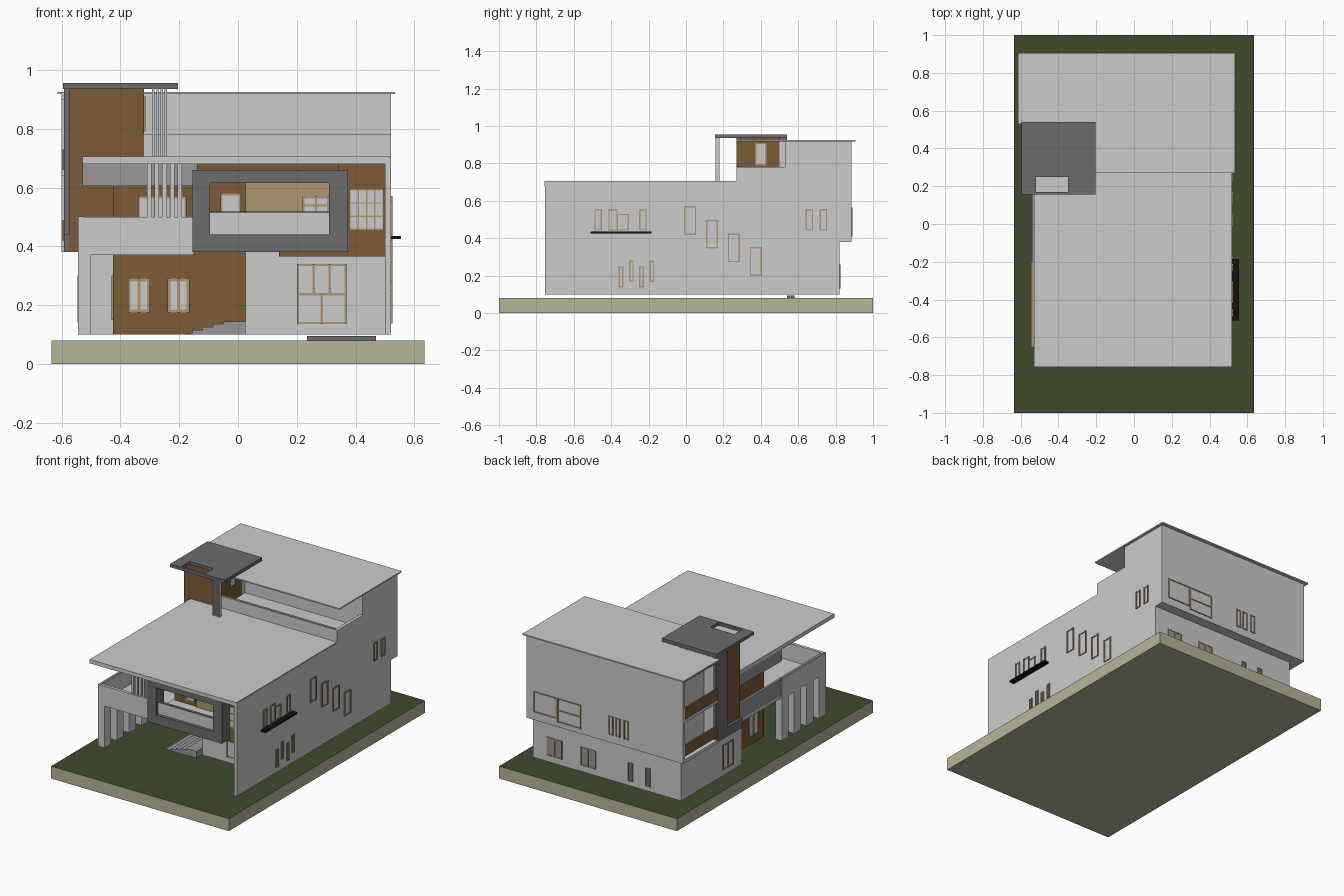
import bpy, bmesh
from mathutils import Vector

cube = bpy.data.objects.get("Cube")
if cube:
    bpy.data.objects.remove(cube, do_unlink=True)


def material(name, r, g, b):
    m = bpy.data.materials.new(name)
    m.use_nodes = True
    m.diffuse_color = (r, g, b, 1)
    bsdf = next(n for n in m.node_tree.nodes if n.type == 'BSDF_PRINCIPLED')
    bsdf.inputs["Base Color"].default_value = (r, g, b, 1)
    return m


WHITE = material("white plaster", .60, .60, .60)
GREY = material("mid grey", .31, .31, .31)
DARK = material("dark grey", .15, .15, .15)
WOOD = material("brown cladding", .20, .105, .04)
TAN = material("tan timber", .42, .30, .17)
GRASS = material("lawn green", .05, .07, .024)
EARTH = material("beige ground", .48, .46, .31)
BLACK = material("black", .006, .006, .006)


def finish(name, bm, *mats):
    bmesh.ops.recalc_face_normals(bm, faces=bm.faces)
    me = bpy.data.meshes.new(name)
    bm.to_mesh(me)
    bm.free()
    for m in mats:
        me.materials.append(m)
    ob = bpy.data.objects.new(name, me)
    bpy.context.collection.objects.link(ob)
    return ob


def add_box(bm, x, y, z):
    lo, hi = Vector((x[0], y[0], z[0])), Vector((x[1], y[1], z[1]))
    for v in bmesh.ops.create_cube(bm, size=1)["verts"]:
        v.co = Vector([(a + b) / 2 + c * (b - a) for a, b, c in zip(lo, hi, v.co)])


def box(name, x, y, z, mat):
    bm = bmesh.new()
    add_box(bm, x, y, z)
    return finish(name, bm, mat)


def prism(name, points, axis, span, mat):
    """Extrude a 2D outline along x or y."""
    bm = bmesh.new()
    place = (lambda p, d: (d, *p)) if axis == 'x' else (lambda p, d: (p[0], d, p[1]))
    f = bm.faces.new([bm.verts.new(place(p, span[0])) for p in points])
    ext = bmesh.ops.extrude_face_region(bm, geom=[f])["geom"]
    step = Vector(place((0, 0), span[1] - span[0]))
    bmesh.ops.translate(bm, vec=step, verts=[v for v in ext if isinstance(v, bmesh.types.BMVert)])
    return finish(name, bm, mat)


def ring(name, x, y, z, hole_a, hole_b, mat, flat=False):
    """Rectangular frame, opening along y, or along z when flat."""
    bm = bmesh.new()
    if flat:
        add_box(bm, x, (y[0], hole_b[0]), z)
        add_box(bm, x, (hole_b[1], y[1]), z)
        add_box(bm, (x[0], hole_a[0]), hole_b, z)
        add_box(bm, (hole_a[1], x[1]), hole_b, z)
    else:
        add_box(bm, x, y, (z[0], hole_b[0]))
        add_box(bm, x, y, (hole_b[1], z[1]))
        add_box(bm, (x[0], hole_a[0]), y, hole_b)
        add_box(bm, (hole_a[1], x[1]), y, hole_b)
    return finish(name, bm, mat)


def window(name, axis, wall, side, a, z, cols=1, rows=1, pane=None, t=.007):
    """Timber frame on a wall; side is the outward sign along the axis."""
    bm = bmesh.new()

    def bar(target, ra, rz, depth):
        d = sorted((wall - side * .002, wall + side * depth))
        add_box(target, *((d, ra, rz) if axis == 'x' else (ra, d, rz)))

    for i in range(cols + 1):
        s = a[0] + (a[1] - a[0] - t) * i / cols
        bar(bm, (s, s + t), z, .006)
    for j in range(rows + 1):
        s = z[0] + (z[1] - z[0] - t) * j / rows
        bar(bm, a, (s, s + t), .005)
    finish(name + "_frame", bm, TAN)
    if pane:
        bm = bmesh.new()
        bar(bm, a, z, .002)
        finish(name + "_pane", bm, pane)


# Ground plate with lawn on top
ground = box("ground", (-.635, .635), (-1, 1), (0, .08), EARTH)
ground.data.materials.append(GRASS)
for p in ground.data.polygons:
    p.material_index = int(p.normal.z > .5)

# Right side wall, one profile with the stepped skyline
prism("right_wall", [(-.755, .1), (.82, .1), (.82, .38), (.885, .38), (.885, .92), (.53, .92),
                     (.53, .78), (.27, .78), (.27, .70), (-.755, .70)], 'x', (.5, .52), WHITE)

# Ground floor
box("rear_ground_floor", (-.54, .5), (.2, .82), (.1, .38), WHITE)
box("wood_ground_floor", (-.425, .025), (-.19, .2), (.1, .38), WOOD)
box("white_ground_floor", (.025, .5), (-.4, .2), (.1, .38), WHITE)
box("underfloor_mat", (.235, .47), (.54, .58), (.08, .095), DARK)
stair = [(-.2, .1), (.025, .1), (.025, .145)]
for i in range(4):
    stair += [(-.05 - .035 * i, .145 - .01 * i), (-.05 - .035 * i, .135 - .01 * i)]
prism("entrance_stair", stair, 'y', (-.46, -.2), GREY)

# Middle floor
box("middle_floor_core", (-.14, .5), (-.45, .27), (.38, .68), WOOD)
box("middle_floor_left", (-.425, -.14), (-.19, .27), (.38, .68), WOOD)
box("front_room", (.34, .5), (-.62, -.45), (.365, .68), WOOD)
box("front_room_floor", (.14, .5), (-.62, -.4), (.365, .38), WOOD)
box("tan_wall", (.025, .34), (-.458, -.45), (.38, .62), TAN)
box("rear_middle_floor", (-.425, .5), (.27, .53), (.38, .70), WHITE)
box("terrace_parapet", (-.32, .5), (.27, .29), (.70, .78), WHITE)
box("terrace_cap", (-.32, .5), (.272, .288), (.78, .783), TAN)
box("left_walkway", (-.54, -.425), (-.2, .27), (.375, .395), WHITE)
box("left_railing", (-.54, -.525), (-.2, .27), (.38, .5), GREY)
box("fascia_front", (-.53, -.14), (-.225, -.21), (.605, .68), GREY)
box("fascia_left", (-.53, -.515), (-.21, .27), (.605, .68), GREY)

# Rear upper floor with open loggias at the left end
box("rear_upper_floor", (-.5, .5), (.53, .885), (.38, .92), WHITE)
box("loggia_back_wall", (-.6, -.5), (.865, .885), (.38, .92), WHITE)
for i, z in enumerate((.38, .64, .9)):
    box(f"loggia_slab_{i}", (-.6, -.5), (.53, .865), (z, z + .02), WHITE)
for i, z in enumerate((.42, .66)):
    box(f"loggia_rail_{i}", (-.598, -.585), (.53, .865), (z, z + .07), WOOD)

# Timber tower with grey side panel and flat canopy
box("tower", (-.575, -.32), (.27, .5), (.38, .935), WOOD)
box("tower_side_panel", (-.592, -.575), (.42, .54), (.38, .935), DARK)
box("tower_side_foot", (-.592, -.575), (.27, .42), (.38, .44), DARK)
box("tower_back", (-.575, -.32), (.5, .53), (.38, .92), WHITE)
ring("canopy", (-.595, -.205), (.155, .54), (.935, .955), (-.52, -.35), (.17, .25), DARK, flat=True)
for i in range(4):
    x = -.292 + .014 * i
    box(f"canopy_fin_{i}", (x, x + .008), (.158, .178), (.70, .935), WHITE)

# Roofs
box("lower_roof", (-.53, .518), (-.757, .27), (.68, .705), WHITE)
box("upper_roof_rear", (-.615, .535), (.53, .905), (.918, .926), WHITE)
box("upper_roof_front", (-.32, .535), (.27, .53), (.918, .926), WHITE)

# Front balcony on columns
box("balcony_floor", (-.545, -.15), (-.65, -.2), (.37, .39), WHITE)
box("balcony_front", (-.545, -.15), (-.65, -.63), (.38, .5), WHITE)
box("balcony_left", (-.545, -.525), (-.65, -.2), (.38, .5), WHITE)
box("balcony_cap", (-.543, -.527), (-.645, -.2), (.5, .502), TAN)
for i in range(4):
    y = -.65 + .127 * i
    box(f"carport_column_{i}", (-.545, -.5), (y, y + .07), (.1, .37), WHITE)
for i in range(5):
    x = -.31 + .026 * i
    box(f"balcony_fin_{i}", (x, x + .016), (-.645, -.615), (.5, .68), WHITE)

# Projecting dark frame with balustrade
ring("bay_frame", (-.155, .375), (-.70, -.62), (.38, .66), (-.095, .31), (.44, .615), DARK)
box("bay_floor", (-.15, .34), (-.62, -.45), (.38, .43), WHITE)
box("bay_balustrade", (-.095, .31), (-.68, -.665), (.44, .513), WHITE)
box("bay_handrail", (-.095, .31), (-.682, -.663), (.513, .518), DARK)

# Front windows
for i, x in enumerate((-.375, -.24)):
    window(f"ground_window_{i}", 'y', -.19, -1, (x, x + .075), (.175, .29), 2, 1, WHITE, .01)
window("porch_window", 'y', -.4, -1, (.2, .37), (.135, .24), 2, 1, WHITE)
window("porch_window_top", 'y', -.4, -1, (.2, .37), (.235, .34), 3, 1, WHITE)
window("grid_window", 'y', -.62, -1, (.378, .497), (.455, .595), 4, 3, WHITE, .005)
window("balcony_window", 'y', -.19, -1, (-.34, -.175), (.40, .57), 3, 1, WHITE)
window("bay_window", 'y', -.45, -1, (-.06, .01), (.45, .58), 1, 1, WHITE)
window("bay_wide_window", 'y', -.458, -1, (.22, .31), (.45, .57), 2, 4, WHITE)

# Tower and left windows
window("tower_window", 'x', -.32, 1, (.37, .43), (.79, .91), 1, 1, WHITE)
window("left_window", 'x', -.54, -1, (.29, .40), (.14, .30), 2, 1)
window("left_wood_window", 'x', -.425, -1, (-.13, -.03), (.15, .30), 2, 1, WHITE)

# Right windows: upper group, descending row, low staggered row, rear pair
for i, (a, b) in enumerate(((-.49, -.45), (-.415, -.365), (-.25, -.21), (.64, .68), (.715, .755))):
    window(f"right_upper_window_{i}", 'x', .52, 1, (a, b), (.44, .555))
window("right_crossbar_window", 'x', .52, 1, (-.37, -.305), (.44, .53))
for i in range(4):
    y, z = -.01 + .117 * i, .418 - .073 * i
    window(f"right_step_window_{i}", 'x', .52, 1, (y, y + .064), (z, z + .153))
for i in range(4):
    y, z = -.36 + .055 * i, .137 + .03 * (i % 2)
    window(f"right_low_window_{i}", 'x', .52, 1, (y, y + .025), (z, z + .113))
box("right_ledge", (.52, .555), (-.51, -.185), (.425, .436), BLACK)

# Back windows
window("back_wide_window", 'y', .885, 1, (.13, .30), (.41, .565), 1, 2)
window("back_short_window", 'y', .885, 1, (.30, .47), (.43, .565))
for i, x in enumerate((-.21, -.15, -.10)):
    window(f"back_tall_window_{i}", 'y', .885, 1, (x, x + .035), (.43, .55))
for i, x in enumerate((.31, .07)):
    window(f"back_low_window_{i}", 'y', .82, 1, (x, x + .11), (.14, .26), 2, 1, GREY)
for i, x in enumerate((-.195, -.32)):
    window(f"back_slot_{i}", 'y', .82, 1, (x, x + .035), (.13, .25), 1, 1, DARK, .004)
